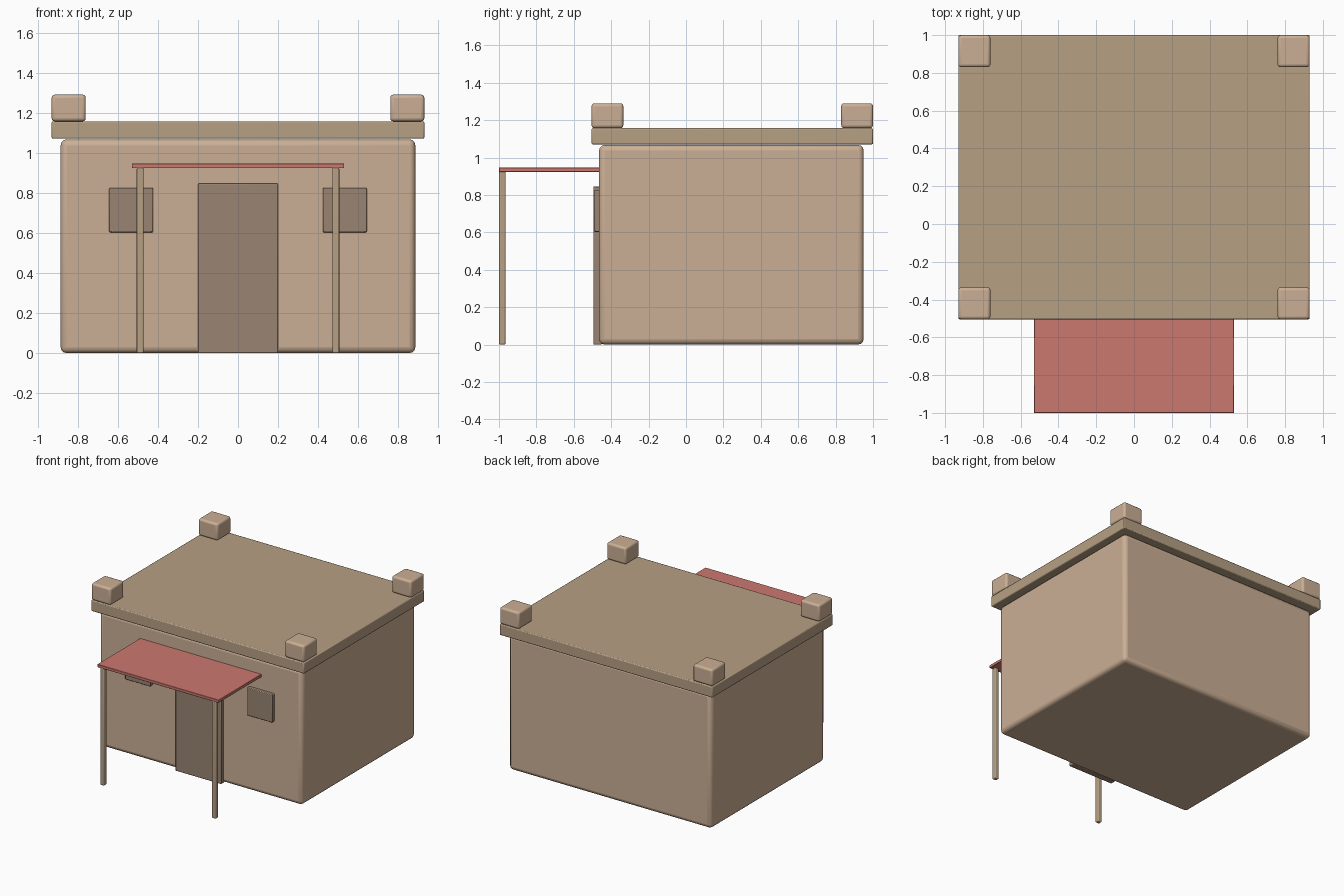
import bpy

if "Cube" in bpy.data.objects:
    bpy.data.objects.remove(bpy.data.objects["Cube"])


def material(name, color):
    m = bpy.data.materials.new(name)
    m.diffuse_color = (*color, 1)
    m.use_nodes = True
    m.node_tree.nodes["Principled BSDF"].inputs["Base Color"].default_value = m.diffuse_color
    return m


WALL = material("plaster", (0.60, 0.43, 0.30))
ROOF = material("clay", (0.47, 0.35, 0.23))
DARK = material("dark_wood", (0.32, 0.23, 0.17))
CLOTH = material("red_cloth", (0.60, 0.19, 0.16))


def box(name, lo, hi, mat, bevel=0.0, segments=3):
    """Axis-aligned box between two corners, with optional rounded edges."""
    bpy.ops.mesh.primitive_cube_add(size=1, location=[(a + b) / 2 for a, b in zip(lo, hi)])
    ob = bpy.context.object
    ob.name = name
    ob.scale = [b - a for a, b in zip(lo, hi)]
    bpy.ops.object.transform_apply(location=False, rotation=False, scale=True)
    ob.data.materials.append(mat)
    if bevel:
        mod = ob.modifiers.new("rounded_edges", "BEVEL")
        mod.width = bevel
        mod.segments = segments
        bpy.ops.object.shade_smooth_by_angle()
    return ob


# Main walls and overhanging flat roof
box("walls", (-0.885, -0.465, 0), (0.885, 0.95, 1.067), WALL, 0.03)
box("roof_slab", (-0.93, -0.505, 1.07), (0.93, 1.0, 1.157), ROOF, 0.007, 2)

# Corner blocks on the roof
for sx, side in ((-1, "left"), (1, "right")):
    for y, end in ((-0.505, "front"), (0.83, "back")):
        x = sx * 0.845
        box(f"corner_block_{end}_{side}", (x - 0.085, y, 1.157),
            (x + 0.085, y + 0.17, 1.29), WALL, 0.016)

# Door and windows, standing slightly proud of the front wall
box("door", (-0.2, -0.495, 0), (0.2, -0.45, 0.846), DARK, 0.005, 2)
for sx, side in ((-1, "left"), (1, "right")):
    x = sx * 0.533
    box(f"window_{side}", (x - 0.11, -0.492, 0.603), (x + 0.11, -0.45, 0.824), DARK, 0.005, 2)

# Awning with two front posts
box("awning", (-0.53, -1.0, 0.923), (0.53, -0.46, 0.946), CLOTH, 0.002, 1)
for sx, side in ((-1, "left"), (1, "right")):
    x = sx * 0.488
    box(f"awning_post_{side}", (x - 0.0175, -1.0, 0), (x + 0.0175, -0.965, 0.925), ROOF, 0.007)
